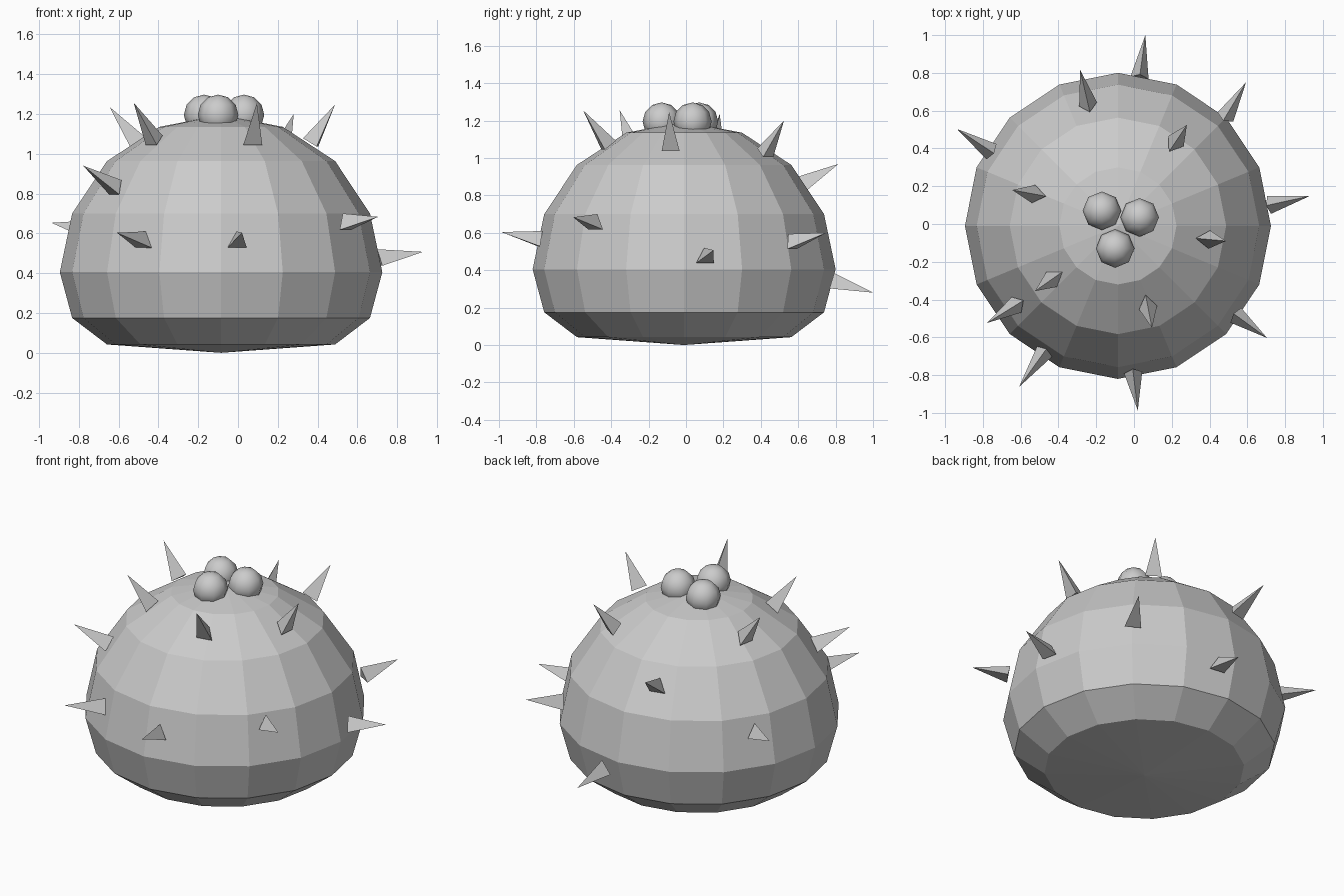
import bpy
import bmesh
from math import cos, sin, tau
from mathutils import Vector, Matrix

cube = bpy.data.objects.get("Cube")
if cube:
    bpy.data.objects.remove(cube, do_unlink=True)

grey = bpy.data.materials.new("plain_grey")
grey.use_nodes = True
grey.diffuse_color = (0.6, 0.6, 0.6, 1)
grey.node_tree.nodes["Principled BSDF"].inputs["Base Color"].default_value = (0.6, 0.6, 0.6, 1)

CENTRE = Vector((-0.085, -0.01, 0))


def finish(name, bm, smooth=False):
    bmesh.ops.recalc_face_normals(bm, faces=bm.faces)
    for face in bm.faces:
        face.smooth = smooth
    mesh = bpy.data.meshes.new(name)
    bm.to_mesh(mesh)
    bm.free()
    mesh.materials.append(grey)
    obj = bpy.data.objects.new(name, mesh)
    bpy.context.collection.objects.link(obj)
    return obj


# Faceted dome body with a squashed underside: profile of (radius, height)
profile = [(0, 0), (0.573, 0.042), (0.748, 0.175), (0.81, 0.405),
           (0.748, 0.7), (0.573, 0.963), (0.31, 1.135), (0, 1.195)]
SIDES = 16
bm = bmesh.new()
rings = []
for r, z in profile:
    count = SIDES if r else 1
    rings.append([bm.verts.new(CENTRE + Vector((r * cos(tau * i / SIDES), r * sin(tau * i / SIDES), z)))
                  for i in range(count)])
for low, high in zip(rings, rings[1:]):
    for i in range(SIDES):
        j = (i + 1) % SIDES
        corners = [low[i % len(low)], low[j % len(low)], high[j % len(high)], high[i % len(high)]]
        bm.faces.new(list(dict.fromkeys(corners)))
finish("body", bm)

# Three smooth berries on the crown
for n, (x, y) in enumerate([(-0.17, 0.07), (0.03, 0.035), (-0.1, -0.13)], 1):
    bm = bmesh.new()
    bmesh.ops.create_uvsphere(bm, u_segments=8, v_segments=6, radius=0.102,
                              matrix=Matrix.Translation((x, y, 1.195)))
    finish(f"berry_{n}", bm, smooth=True)

# Three-sided spikes: (base point, tip point)
spikes = [
    ((0.03, 0.78, 0.33), (0.06, 1.0, 0.28)),
    ((-0.24, 0.62, 0.85), (-0.285, 0.815, 0.968)),
    ((0.48, 0.56, 0.54), (0.593, 0.75, 0.6)),
    ((-0.75, 0.38, 0.61), (-0.937, 0.503, 0.653)),
    ((0.21, 0.42, 1.02), (0.28, 0.524, 1.2)),
    ((-0.51, 0.155, 1.05), (-0.645, 0.18, 1.235)),
    ((0.71, 0.1, 0.465), (0.93, 0.148, 0.507)),
    ((0.375, -0.08, 1.05), (0.487, -0.09, 1.246)),
    ((-0.417, -0.28, 1.06), (-0.524, -0.355, 1.256)),
    ((-0.61, -0.42, 0.82), (-0.778, -0.524, 0.94)),
    ((-0.47, -0.67, 0.555), (-0.608, -0.862, 0.603)),
    ((-0.005, -0.78, 0.555), (0.02, -0.987, 0.604)),
    ((0.07, -0.42, 1.06), (0.095, -0.55, 1.255)),
    ((0.535, -0.48, 0.645), (0.704, -0.603, 0.683)),
]
for n, (base, tip) in enumerate(spikes, 1):
    base, tip = Vector(base), Vector(tip)
    axis = tip - base
    turn = axis.to_track_quat('Z', 'Y').to_matrix().to_4x4()
    bm = bmesh.new()
    bmesh.ops.create_cone(bm, cap_ends=True, segments=3, radius1=0.056, radius2=0, depth=axis.length,
                          matrix=Matrix.Translation((base + tip) / 2) @ turn)
    bmesh.ops.remove_doubles(bm, verts=bm.verts, dist=0.0001)
    finish(f"spike_{n}", bm)
